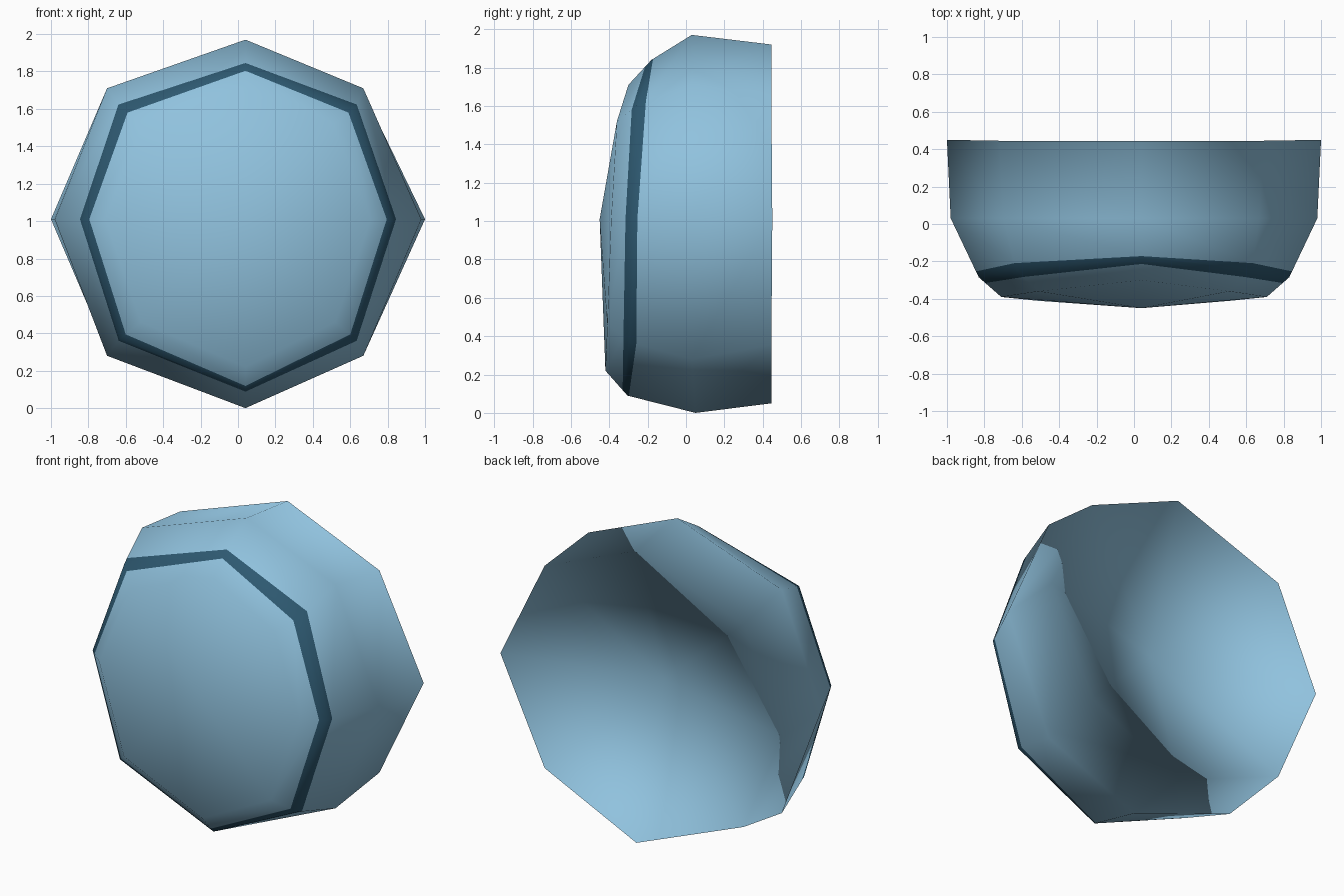
import bpy, bmesh
from mathutils import Vector

if "Cube" in bpy.data.objects:
    bpy.data.objects.remove(bpy.data.objects["Cube"])


def material(name, rgb):
    m = bpy.data.materials.new(name)
    m.diffuse_color = (*rgb, 1)
    m.use_nodes = True
    m.node_tree.nodes["Principled BSDF"].inputs["Base Color"].default_value = m.diffuse_color
    return m


def ring(top, upper, side, lower, bottom, shift=0.0):
    """Eight points of a mirrored octagon, starting at the top, going to +x."""
    right = [Vector(p) for p in (upper, side, lower)]
    left = [Vector((-p.x, p.y, p.z)) for p in reversed(right)]
    for p in (right[0], right[2], left[0], left[2]):
        p.x += shift
    return [Vector(top)] + right + [Vector(bottom)] + left


def between(a, b, fractions):
    f = fractions + fractions[-2:0:-1]
    return [p.lerp(q, t) for p, q, t in zip(a, b, f)]


# Cross-sections from the back rim to the domed front
rim = ring((.04, .445, 1.92), (.705, .445, 1.65), (1.0, .45, 1.01),
           (.705, .445, .355), (.04, .445, .05), -.015)
belly = ring((.04, .03, 1.97), (.685, .03, 1.71), (.98, .03, 1.01),
             (.685, .03, .28), (.04, .05, 0), -.015)
shoulder = ring((.04, -.18, 1.84), (.63, -.245, 1.61), (.83, -.285, 1.01),
                (.63, -.295, .37), (.04, -.305, .09))
face = ring((.04, -.30, 1.71), (.51, -.36, 1.52), (.71, -.39, 1.01),
            (.52, -.41, .46), (.04, -.42, .22))
apex = Vector((.04, -.45, 1.01))
hollow = Vector((.03, .18, 1.0))

# Edges of the dark stripe that follows the shoulder
stripe_out = between(shoulder, belly, [.04, .13, .1, .11, .02])
stripe_in = between(shoulder, face, [.28, .33, .29, .27, .22])
rings = [rim, belly, stripe_out, shoulder, stripe_in, face]

# Shell: bulging sides and shallow pointed front
bm = bmesh.new()
loops = [[bm.verts.new(p) for p in r] for r in rings]
for k, (a, b) in enumerate(zip(loops, loops[1:])):
    for i in range(8):
        j = (i + 1) % 8
        f = bm.faces.new((a[i], a[j], b[j], b[i]))
        f.material_index = 1 if k in (2, 3) else 0
tip = bm.verts.new(apex)
for i in range(8):
    bm.faces.new((loops[-1][i], loops[-1][(i + 1) % 8], tip))
bmesh.ops.recalc_face_normals(bm, faces=bm.faces)

# Hollow back, shaded as one with the shell
pit = bm.verts.new(hollow)
back = [bm.faces.new((loops[0][i], loops[0][(i + 1) % 8], pit)) for i in range(8)]
bm.normal_update()
for f in back:
    if f.normal.y > 0:
        f.normal_flip()
for f in bm.faces:
    f.smooth = True

mesh = bpy.data.meshes.new("domed_shell")
bm.to_mesh(mesh)
bm.free()
mesh.materials.append(material("light blue", (.28, .54, .73)))
mesh.materials.append(material("dark blue stripe", (.027, .10, .165)))
shell = bpy.data.objects.new("domed_shell", mesh)
bpy.context.collection.objects.link(shell)
